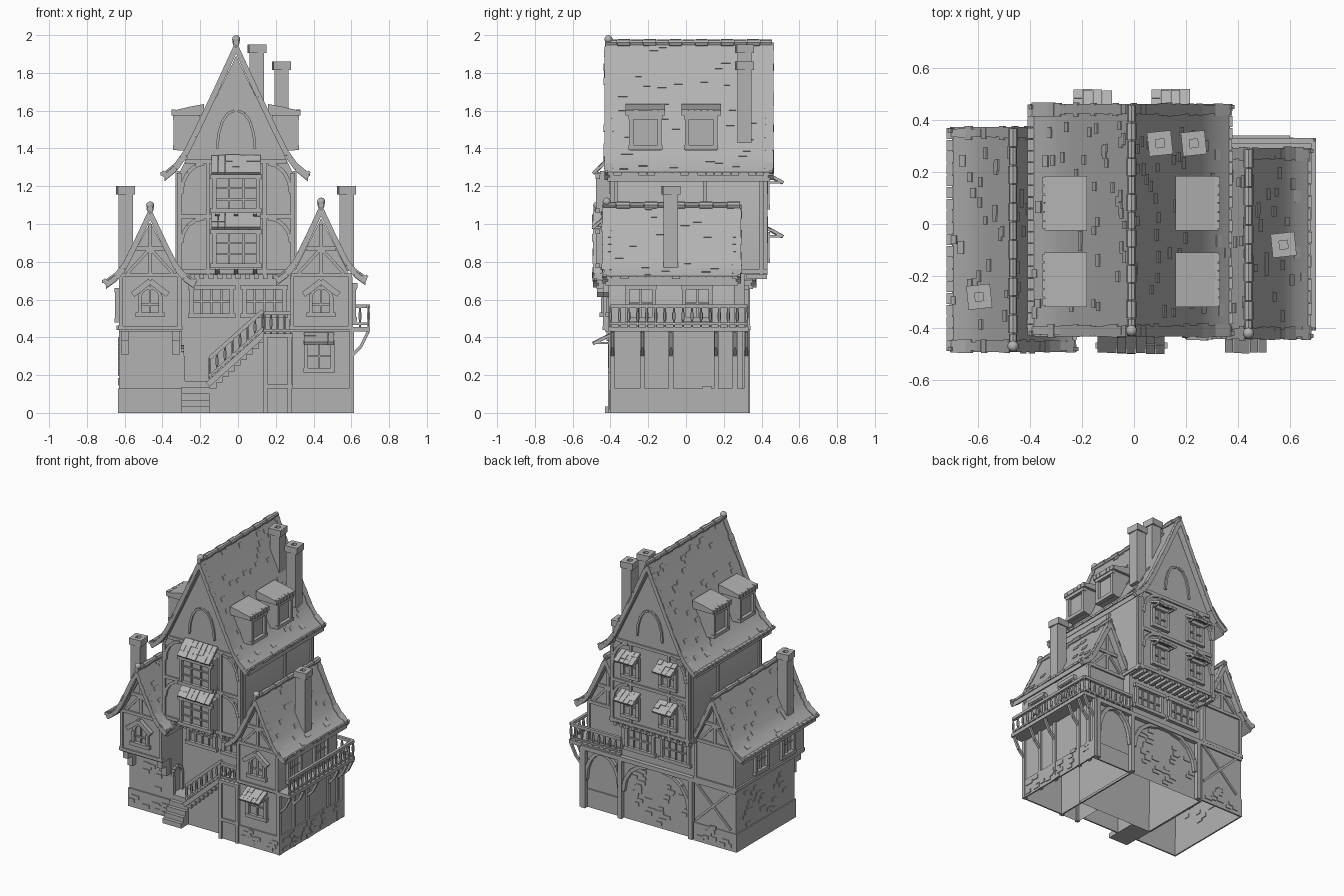
import bpy, bmesh, math, random
from mathutils import Matrix, Vector

random.seed(4)
cube = bpy.data.objects.get("Cube")
if cube:
    bpy.data.objects.remove(cube, do_unlink=True)

parts = {}
WORLD = Matrix.Identity(4)
move = Matrix.Translation
jitter = random.uniform


def part(name):
    if name not in parts:
        parts[name] = bmesh.new()
    return parts[name]


def box(name, low, high, frame=WORLD):
    low, high = Vector(low), Vector(high)
    size = Matrix.Diagonal((high - low).to_4d())
    size[3][3] = 1
    bmesh.ops.create_cube(part(name), size=1, matrix=frame @ move((low + high) / 2) @ size)


def open_box(name, low, high):
    # Hollow storey without a floor
    box(name, low, high)
    bm = part(name)
    bm.normal_update()
    bmesh.ops.delete(bm, geom=[f for f in bm.faces if f.normal.z < -.9], context='FACES')


def plinth(name, left, right, front, back, height):
    for x in (left, right - .01):
        box(name, (x, front, 0), (x + .01, back, height))
    for y in (front, back - .01):
        box(name, (left, y, 0), (right, y + .01, height))


def beam(name, start, end, width, frame=WORLD):
    start, end = Vector(start), Vector(end)
    turn = (end - start).to_track_quat('Z', 'Y').to_matrix().to_4x4()
    half, reach = width / 2, (end - start).length / 2
    box(name, (-half, -half, -reach), (half, half, reach), frame @ move((start + end) / 2) @ turn)


def tube(name, start, end, radius, sides=8):
    start, end = Vector(start), Vector(end)
    turn = (end - start).to_track_quat('Z', 'Y').to_matrix().to_4x4()
    bmesh.ops.create_cone(part(name), cap_ends=True, segments=sides, radius1=radius, radius2=radius,
                          depth=(end - start).length, matrix=move((start + end) / 2) @ turn)


def prism(name, outline, front, back):
    bm = part(name)
    rings = [[bm.verts.new((x, y, z)) for x, z in outline] for y in (front, back)]
    for ring in rings:
        bm.faces.new(ring)
    for i in range(len(outline)):
        bm.faces.new((rings[0][i - 1], rings[0][i], rings[1][i], rings[1][i - 1]))


def wall(x, y, z, degrees=0):
    # Local frame on a wall: x along it, -y outwards
    return move((x, y, z)) @ Matrix.Rotation(math.radians(degrees), 4, 'Z')


def curve_brace(frame, x, z, across, rise, width=.02):
    # Quarter arc from a post (x, z) up to a horizontal beam
    angles = [i * math.pi / 8 for i in range(5)]
    path = [(x + across * (1 - math.cos(a)), -.005, z + rise * math.sin(a)) for a in angles]
    for a, b in zip(path, path[1:]):
        beam("curved_braces", a, b, width, frame)


def window(frame, w, h, columns=2, rows=2):
    for s in (-1, 1):
        beam("window_frames", (s * w / 2, -.01, -h / 2), (s * w / 2, -.01, h / 2), .022, frame)
        beam("window_frames", (-w * .6, -.012, s * h / 2), (w * .6, -.012, s * h / 2), .024, frame)
    for i in range(1, columns):
        x = w * (i / columns - .5)
        beam("window_bars", (x, -.005, -h / 2), (x, -.005, h / 2), .01, frame)
    for i in range(1, rows):
        z = h * (i / rows - .5)
        beam("window_bars", (-w / 2, -.005, z), (w / 2, -.005, z), .009, frame)


def awning(frame, w, out=.09, drop=.08):
    slope = frame @ Matrix.Rotation(math.atan2(drop, out), 4, 'X')
    count, length = round(w / .035), math.hypot(out, drop)
    step = w / count
    for row in range(3):
        for i in range(count):
            x, y = -w / 2 + i * step, -length * row / 3
            lift = jitter(0, .006)
            box("awning_shingles", (x, y - length / 3 - lift, lift - .012),
                (x + step * .95, y, lift + .004), slope)
    for s in (-1, 1):
        beam("awning_brackets", (s * w * .42, 0, -drop), (s * w * .42, -out * .9, -drop), .012, frame)


def arched_opening(frame, w, h):
    for s in (-1, 1):
        beam("arched_frames", (s * w / 2, -.01, 0), (s * w / 2, -.01, h), .02, frame)
        curve_brace(frame, s * w / 2, h, -s * w / 2, w / 2)


def arched_window(frame, w, h):
    # Round-headed frame under a pointed hood
    arched_opening(frame, w, h)
    for s in (-1, 1):
        beam("window_hoods", (0, -.025, h + w * .8), (s * w * .7, -.025, h + w * .25), .03, frame)
        beam("window_hoods", (s * w * .65, -.025, h + w * .3), (s * w * .85, -.025, h + w * .15), .03, frame)
    beam("arched_frames", (0, -.006, 0), (0, -.006, h + w / 2), .01, frame)
    beam("arched_frames", (-w / 2, -.006, h * .6), (w / 2, -.006, h * .6), .01, frame)
    beam("arched_frames", (-w * .7, -.015, 0), (w * .7, -.015, 0), .025, frame)


def stones(frame, w, h, count):
    for i in range(count):
        x, z = jitter(-w / 2, w / 2 - .06), jitter(0, h - .03)
        for k in range(random.choice((1, 2))):
            left = x + k * .02
            box("wall_stones", (left, -.005, z + k * .03), (left + jitter(.035, .06), .005, z + k * .03 + .025), frame)


def railing(start, end, count, height=.11):
    start, end, up = Vector(start), Vector(end), Vector((0, 0, height))
    beam("railings", start + up, end + up, .02)
    beam("railings", start + up * .15, end + up * .15, .012)
    for i in range(count + 1):
        foot = start.lerp(end, i / count)
        tube("balusters", foot, foot + up, .006, 6)
        tube("balusters", foot + up * .35, foot + up * .7, .009, 6)


def roof(name, cx, front, back, side, scatter):
    outer = [(cx - x, z) for x, z in side[::-1]] + [(cx + x, z) for x, z in side[1:]]
    inner = [(x, z - .045) for x, z in outer[::-1]]
    prism(name + "_roof", outer + inner, front + .015, back - .015)
    for s in (-1, 1):
        segments = list(zip(side, side[1:]))
        for (xa, za), (xb, zb) in segments:
            tilt = Matrix.Rotation(math.atan2(za - zb, s * (xb - xa)), 4, 'Y')
            length = math.hypot(xb - xa, zb - za)

            def shingle(t, y, w, deep=.02):
                place = move((cx + s * (xa + (xb - xa) * t), y, za + (zb - za) * t)) @ tilt
                box(name + "_shingles", (-deep, -w / 2, -.005), (deep, w / 2, .004), place)
            # Ragged verge tiles at both gables
            rows = max(1, round(length / .04))
            for r in range(rows):
                for y in (front + .02, back - .02):
                    shingle((r + .5) / rows, y, jitter(.03, .055))
            # Loose shingles over the slope
            for r in range(round(scatter * length)):
                shingle(jitter(.05, .95), jitter(front + .08, back - .08), jitter(.03, .05), .014)
            # Bargeboards under both gable edges
            for y in (front + .012, back - .012):
                beam("bargeboards", (cx + s * xa, y, za - .025), (cx + s * xb, y, zb - .025), .028)
        # Uneven eave course and curled gable ends
        x, z = side[-1]
        count = round((back - front) / .045)
        for i in range(count):
            y = front + (i + .5) * (back - front) / count
            box(name + "_shingles", (cx + s * x - .02, y - .021, z - .012),
                (cx + s * x + jitter(.004, .01), y + .021, z + .004))
        for y in (front + .01, back - .01):
            beam("eave_curls", (cx + s * (x - .02), y, z - .025), (cx + s * (x + .01), y, z + .008), .016)
    # Ridge tiles and ball finials
    top, count = side[0][1], round((back - front) / .07)
    for i in range(count):
        y, step = front + i * (back - front) / count, (back - front) / count
        tube("ridge_tiles", (cx, y, top), (cx, y + step * .95, top), .016 + .004 * (i % 2))
    bmesh.ops.create_icosphere(part("finials"), subdivisions=2, radius=.022, matrix=move((cx, front + .02, top + .018)))


def chimney(x, y, low, high):
    box("chimneys", (x - .038, y - .038, low), (x + .038, y + .038, high - .02))
    top = wall(x, y, high, 6)
    for turn in range(4):
        side = top @ Matrix.Rotation(turn * math.pi / 2, 4, 'Z')
        box("chimney_caps", (-.046, -.046, -.045), (.046, -.016, 0), side)


# Main volumes: tower, two wings, rear hall and their stone bases
tower_x, left_x, right_x = -.01, -.465, .44


def gabled_body(name, cx, half, low, eave, peak, front, back):
    prism(name, [(cx - half, low), (cx + half, low), (cx + half, eave), (cx, peak), (cx - half, eave)], front, back)


gabled_body("tower", tower_x, .31, .73, 1.25, 1.89, -.39, .42)
gabled_body("left_wing", left_x, .165, .43, .69, 1.01, -.43, .33)
gabled_body("right_wing", right_x, .165, .43, .7, 1.03, -.4, .25)
open_box("left_base", (-.63, -.33, 0), (-.3, .33, .44))
open_box("right_base", (.28, -.39, 0), (.6, .3, .44))
open_box("rear_hall", (-.31, -.2, 0), (.3, .31, .74))
plinth("left_plinth", -.636, -.295, -.34, .335, .13)
plinth("right_plinth", .275, .61, -.4, .31, .13)

# Roofs
main_side = [(0, 1.96), (.12, 1.7), (.22, 1.49), (.27, 1.39), (.32, 1.32), (.38, 1.27)]
wing_side = [(0, 1.08), (.08, .91), (.14, .79), (.18, .74), (.235, .7)]
roof("tower", tower_x, -.43, .46, main_side, 60)
roof("left_wing", left_x, -.49, .37, wing_side, 55)
roof("right_wing", right_x, -.44, .29, [(x, z + .02) for x, z in wing_side], 55)

# Dormers on both slopes of the tower
for s in (-1, 1):
    for y in (-.215, .08):
        box("dormers", (tower_x + s * .19, y - .085, 1.39), (tower_x + s * .31, y + .085, 1.6))
        window(wall(tower_x + s * .31, y, 1.485, s * 90), .15, .16, 1, 1)
        slope = [(.17, 1.635), (.24, 1.622), (.335, 1.6), (.335, 1.575), (.17, 1.575)]
        prism("dormer_roofs", [(tower_x + s * x, z) for x, z in slope], y - .105, y + .105)
        for i in range(6):
            edge = y - .1 + i * .034
            box("dormer_shingles", (tower_x + s * .33 - .012, edge, 1.575),
                (tower_x + s * .33 + .01, edge + .03, 1.602 + jitter(0, .006)))

# Chimneys
for x, y, low, high in ((.1, .31, 1.6, 1.95), (.23, .31, 1.43, 1.86), (.575, -.08, .75, 1.2), (-.595, -.28, .75, 1.2)):
    chimney(x, y, low, high)

# Tower timber frame on front and back
for y, turn in ((-.39, 0), (.42, 180)):
    face = wall(tower_x, y, 0, turn)
    for z, half in ((.75, .32), (1.04, .31), (1.33, .27)):
        beam("tower_timbers", (-half, 0, z), (half, 0, z), .022, face)
    for s in (-1, 1):
        beam("tower_timbers", (s * .3, 0, .73), (s * .3, 0, 1.27), .024, face)
        beam("tower_timbers", (s * .15, 0, .73), (s * .15, 0, 1.34), .02, face)
        curve_brace(face, s * .29, 1.16, -s * .12, .16)
        curve_brace(face, s * .29, .9, -s * .12, .13)
        curve_brace(face, s * .1, 1.4, -s * .09, .2, .014)
    for i in range(13):
        x = -.29 + i * .048
        box("floor_joists", (x, -.01, .71), (x + .025, .1, .735), face)
for s in (-1, 1):
    for y in (-.37, .1, .4):
        beam("tower_timbers", (tower_x + s * .31, y, .73), (tower_x + s * .31, y, 1.28), .022)
    beam("tower_timbers", (tower_x + s * .31, -.39, .75), (tower_x + s * .31, .42, .75), .022)

# Two projecting bay windows on the tower front
for low in (.77, 1.06):
    box("bay_windows", (-.135, -.455, low), (.115, -.38, low + .22))
    window(wall(tower_x, -.455, low + .1), .23, .18, 3, 3)
    awning(wall(tower_x, -.395, low + .3), .26, .095, .09)
    for s in (-1, 0, 1):
        beam("bay_brackets", (tower_x + s * .1, -.38, low - .03), (tower_x + s * .1, -.45, low), .022)

# Four rear tower windows with awnings, and hall windows below and in front
for s in (-1, 1):
    for z in (.875, 1.16):
        window(wall(tower_x + s * .15, .42, z, 180), .12, .14)
        awning(wall(tower_x + s * .15, .42, z + .11, 180), .15, .09, .05)
    for y, turn in ((.31, 180), (-.2, 0)):
        window(wall(s * .14, y, .59, turn), .21, .15, 4, 2)

# Wing fronts and backs: arched windows, gable timbers and string beams
for cx, front, back in ((left_x, -.43, .33), (right_x, -.4, .25)):
    for y, turn in ((front, 0), (back, 180)):
        face = wall(cx, y, 0, turn)
        for z, half in ((.45, .17), (.73, .16), (.87, .08)):
            beam("wing_timbers", (-half, 0, z), (half, 0, z), .022, face)
        beam("wing_timbers", (0, 0, .73), (0, 0, 1), .018, face)
        for s in (-1, 1):
            beam("wing_timbers", (s * .155, 0, .44), (s * .155, 0, .72), .02, face)
            beam("wing_timbers", (s * .12, 0, .74), (s * .01, 0, .86), .016, face)
    arched_window(wall(cx, front, .52), .11, .09)
beam("wing_timbers", (-.63, -.43, .45), (-.63, .34, .45), .024)
window(wall(.43, -.39, .3), .14, .15)
awning(wall(.43, -.39, .42), .16, .1, .05)
for y in (-.24, .06):
    window(wall(.605, y, .58, 90), .14, .17)
    beam("window_hoods", (.62, y - .08, .675), (.62, y + .08, .675), .025)
    window(wall(-.63, y, .57, -90), .13, .16)

# Jetty brackets under the left wing
for x in (-.6, -.33):
    box("jetty_brackets", (x - .02, -.42, .38), (x + .02, -.32, .44))
    box("jetty_brackets", (x - .02, -.37, .31), (x + .02, -.32, .38))

# Wrap-around balcony with posts and brackets
box("balcony_deck", (.59, -.41, .43), (.7, .33, .455))
box("balcony_deck", (.29, .24, .43), (.6, .33, .455))
railing((.69, -.4, .455), (.69, .32, .455), 15)
railing((.69, .32, .455), (.29, .32, .455), 9)
for y in (-.39, -.23, -.08, .16, .26, .32):
    beam("balcony_posts", (.6, y, 0), (.6, y, .43), .026)
    beam("balcony_brackets", (.6, y, .3), (.65, y, .35), .016)
    beam("balcony_brackets", (.65, y, .35), (.69, y, .43), .016)

# Rear stone wall with big curved braces
rear = wall(0, .315, 0, 180)
for x in (-.58, -.29, .27):
    beam("rear_posts", (x, -.01, 0), (x, -.01, .44), .03, rear)
beam("rear_posts", (-.6, -.01, .43), (.63, -.01, .43), .03, rear)
for x, reach in ((-.57, .13), (-.3, -.13), (-.27, .2), (.25, -.2)):
    curve_brace(rear, x, .2, reach, .22, .025)
for s in (-1, 1):
    beam("rear_posts", (.45 - s * .14, -.015, .15), (.45 + s * .14, -.015, .42), .016, rear)

# Stonework
for frame, w, h, count in ((wall(-.465, -.33, .14), .3, .26, 6), (wall(-.465, -.34, 0), .32, .12, 7),
                           (wall(.44, -.4, 0), .32, .12, 9), (wall(0, .31, 0, 180), .54, .36, 20),
                           (wall(-.63, 0, .13, -90), .64, .28, 20), (wall(.61, -.05, 0, 90), .66, .12, 12),
                           (wall(-.465, .335, 0, 180), .32, .12, 7)):
    stones(frame, w, h, count)

# Entrance steps, side flight, landing and doorway
for i in range(5):
    z = (i + 1) * .034
    box("entrance_steps", (-.3, -.43 + i * .025, z - .034), (-.15, -.2, z))
for i in range(9):
    x, z = -.15 + i * .032, .17 + i * .03
    box("side_stairs", (x, -.37, z - .04), (x + .036, -.2, z + .025))
beam("stair_stringer", (-.16, -.375, .15), (.14, -.375, .42), .03)
open_box("landing", (.14, -.4, 0), (.29, -.2, .42))
prism("stair_wall", [(-.15, 0), (.14, 0), (.14, .4), (-.15, .13)], -.35, -.34)
for x in (.145, .275):
    beam("landing_posts", (x, -.4, 0), (x, -.4, .42), .024)
for z in (.14, .41):
    beam("landing_posts", (.14, -.4, z), (.29, -.4, z), .022)
railing((-.15, -.37, .18), (.13, -.37, .43), 7)
railing((.14, -.39, .42), (.28, -.39, .42), 4)
arched_opening(wall(-.3, -.27, .17, 90), .1, .13)

# One plain grey material on every part
grey = bpy.data.materials.new("stone_grey")
grey.use_nodes = True
grey.diffuse_color = (.45, .45, .45, 1)
grey.node_tree.nodes["Principled BSDF"].inputs["Base Color"].default_value = grey.diffuse_color
bpy.ops.object.select_all(action='DESELECT')
for name, bm in parts.items():
    bmesh.ops.recalc_face_normals(bm, faces=bm.faces)
    mesh = bpy.data.meshes.new(name)
    bm.to_mesh(mesh)
    bm.free()
    mesh.materials.append(grey)
    item = bpy.data.objects.new(name, mesh)
    bpy.context.collection.objects.link(item)
    item.select_set(True)
    bpy.context.view_layer.objects.active = item
bpy.ops.object.shade_smooth_by_angle(angle=math.radians(32))
